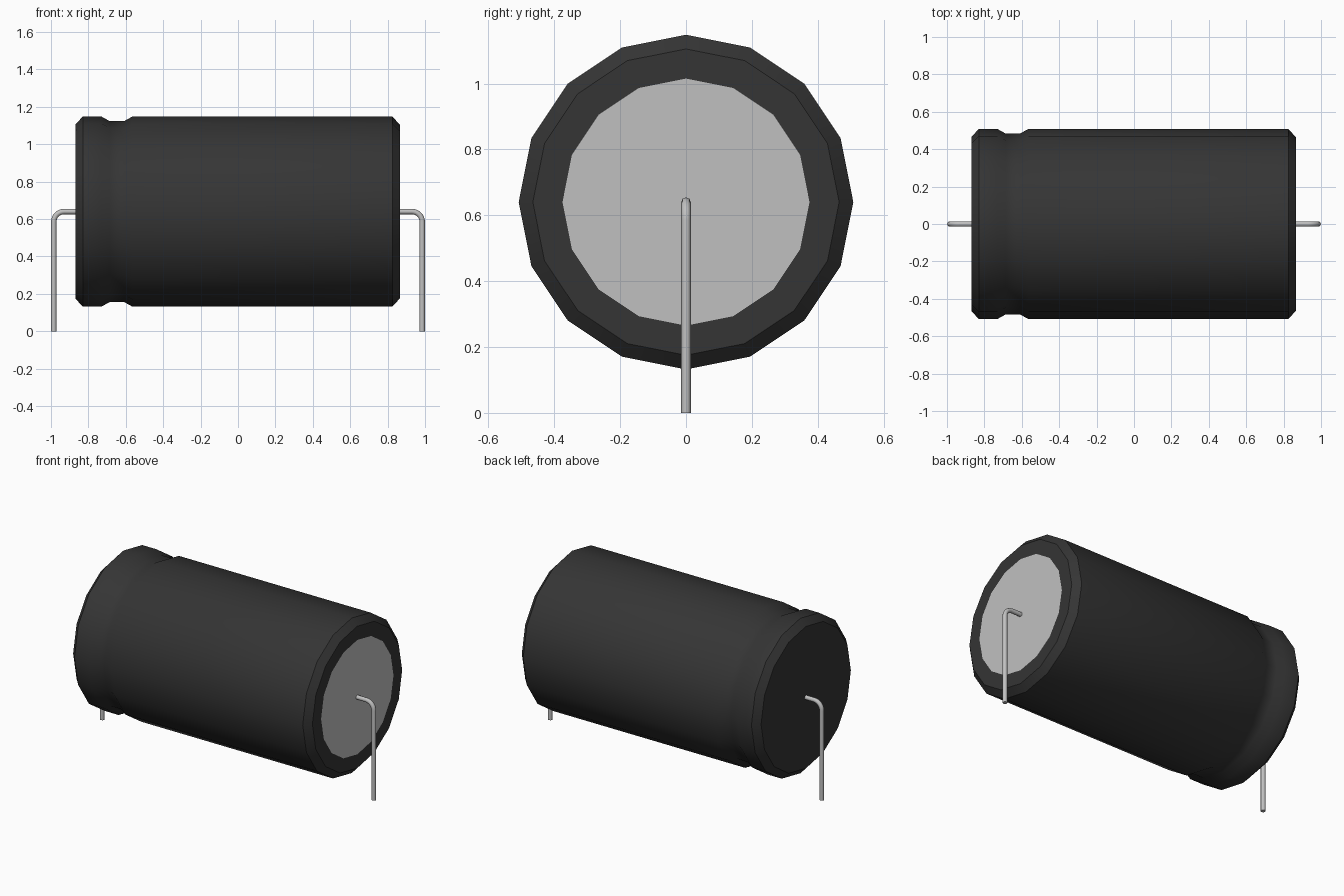
import bpy, bmesh, math
from mathutils import Vector

cube = bpy.data.objects.get("Cube")
if cube:
    bpy.data.objects.remove(cube, do_unlink=True)

AXIS_Z = 0.64      # height of the can's axis
SIDES = 16


def make_material(name, value):
    mat = bpy.data.materials.new(name)
    mat.use_nodes = True
    colour = (value, value, value, 1.0)
    mat.diffuse_color = colour
    mat.node_tree.nodes["Principled BSDF"].inputs["Base Color"].default_value = colour
    return mat


black = make_material("black sleeve", 0.035)
silver = make_material("silver metal", 0.53)


def smooth(obj, degrees):
    bpy.ops.object.select_all(action="DESELECT")
    obj.select_set(True)
    bpy.context.view_layer.objects.active = obj
    bpy.ops.object.shade_smooth_by_angle(angle=math.radians(degrees))


def lathe(name, profile, materials):
    """Turn (x, radius) points around the x axis and cap both ends."""
    bm = bmesh.new()
    rings = []
    for x, r in profile:
        rings.append([bm.verts.new((x, r * math.sin(a), AXIS_Z + r * math.cos(a)))
                      for a in (math.tau * i / SIDES for i in range(SIDES))])
    for a, b in zip(rings, rings[1:]):
        for i in range(SIDES):
            j = (i + 1) % SIDES
            bm.faces.new((a[i], a[j], b[j], b[i]))
    bm.faces.new(rings[0])
    end = bm.faces.new(rings[-1])
    end.material_index = len(materials) - 1
    bmesh.ops.recalc_face_normals(bm, faces=bm.faces)
    mesh = bpy.data.meshes.new(name)
    bm.to_mesh(mesh)
    bm.free()
    for mat in materials:
        mesh.materials.append(mat)
    obj = bpy.data.objects.new(name, mesh)
    bpy.context.collection.objects.link(obj)
    return obj


# Can: chamfered ends, crimped groove near -x, bare metal disc at +x
can = lathe("can", [
    (-0.87, 0.465), (-0.83, 0.508), (-0.73, 0.508), (-0.685, 0.483),
    (-0.61, 0.483), (-0.565, 0.508), (0.825, 0.508), (0.865, 0.465),
    (0.865, 0.375)], [black, silver])
smooth(can, 35)


# Wire leads: straight out of the end, rounded bend, straight down
def make_lead(name, side):
    bend = 0.055
    x_out = 0.985
    points = [(0.85, AXIS_Z)]
    for i in range(9):
        a = math.pi / 2 * i / 8
        points.append((x_out - bend + bend * math.sin(a), AXIS_Z - bend + bend * math.cos(a)))
    points.append((x_out, 0.0))
    curve = bpy.data.curves.new(name, "CURVE")
    curve.dimensions = "3D"
    curve.bevel_depth = 0.0145
    curve.bevel_resolution = 2
    curve.use_fill_caps = True
    spline = curve.splines.new("POLY")
    spline.points.add(len(points) - 1)
    for p, (x, z) in zip(spline.points, points):
        p.co = Vector((side * x, 0, z, 1))
    curve.materials.append(silver)
    obj = bpy.data.objects.new(name, curve)
    bpy.context.collection.objects.link(obj)
    bpy.ops.object.select_all(action="DESELECT")
    obj.select_set(True)
    bpy.context.view_layer.objects.active = obj
    bpy.ops.object.convert(target="MESH")
    smooth(bpy.context.object, 50)


make_lead("left_lead", 1)
make_lead("right_lead", -1)
